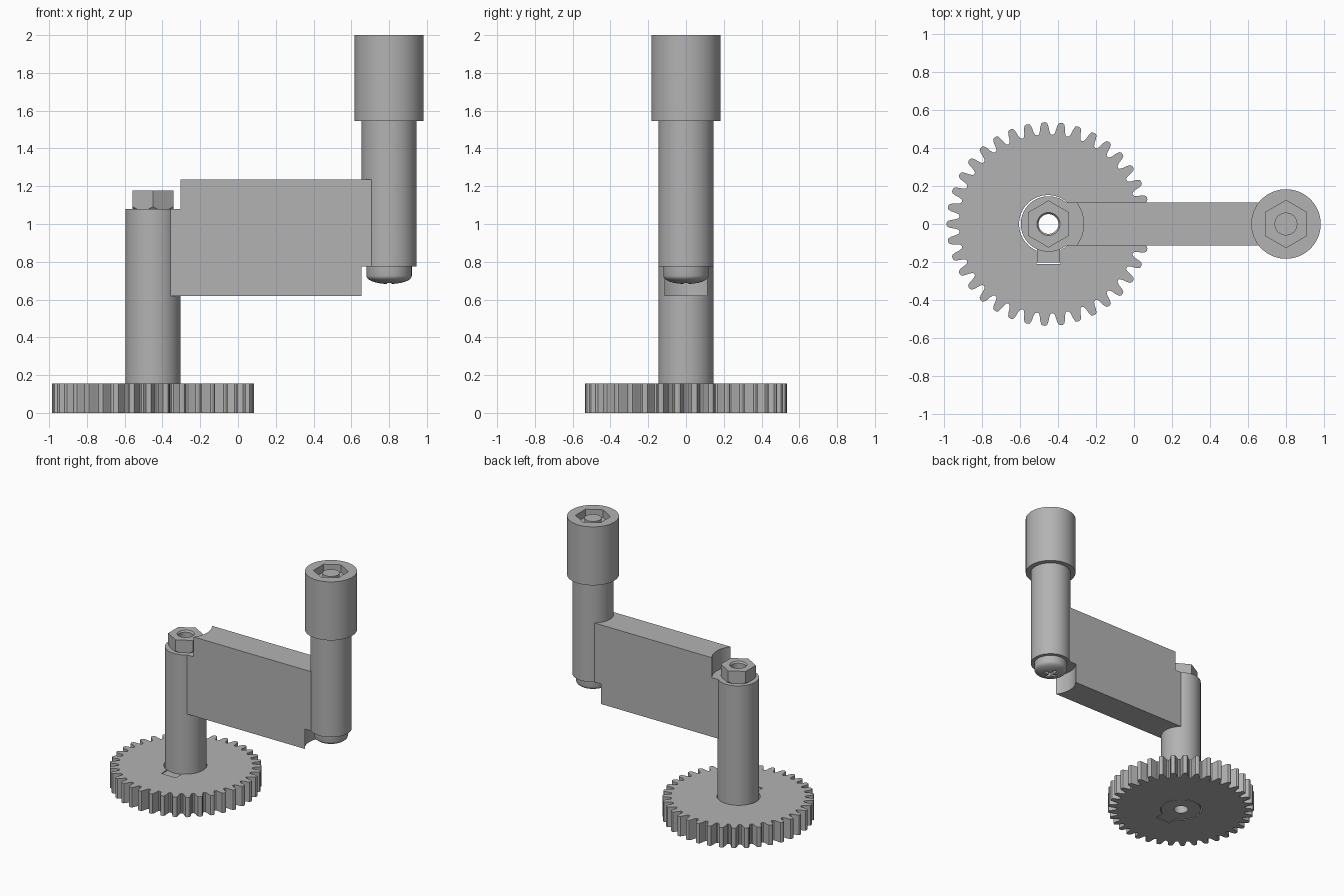
import bpy, bmesh, math
from math import cos, sin, pi, sqrt

if "Cube" in bpy.data.objects:
    bpy.data.objects.remove(bpy.data.objects["Cube"], do_unlink=True)

POST_X, GRIP_X = -0.45, 0.8
GREY = (0.45, 0.45, 0.45, 1)
grey = bpy.data.materials.new("plain grey")
grey.use_nodes = True
grey.diffuse_color = GREY
grey.node_tree.nodes["Principled BSDF"].inputs["Base Color"].default_value = GREY


def finish(name, bm):
    """Turn a bmesh into a grey object."""
    bmesh.ops.remove_doubles(bm, verts=bm.verts, dist=1e-6)
    bmesh.ops.recalc_face_normals(bm, faces=bm.faces)
    mesh = bpy.data.meshes.new(name)
    bm.to_mesh(mesh)
    bm.free()
    mesh.materials.append(grey)
    obj = bpy.data.objects.new(name, mesh)
    bpy.context.collection.objects.link(obj)
    return obj


def prism(name, outline, z0, z1, x=0, y=0):
    """Extrude a flat outline from z0 to z1."""
    bm = bmesh.new()
    base = bm.faces.new([bm.verts.new((x + px, y + py, z0)) for px, py in outline])
    top = bmesh.ops.extrude_face_region(bm, geom=[base])["geom"]
    bmesh.ops.translate(bm, vec=(0, 0, z1 - z0),
                        verts=[g for g in top if isinstance(g, bmesh.types.BMVert)])
    return finish(name, bm)


def lathe(name, profile, x, steps=64):
    """Turn a (radius, height) profile about a vertical axis."""
    bm = bmesh.new()
    verts = [bm.verts.new((r, 0, z)) for r, z in profile]
    edges = [bm.edges.new(pair) for pair in zip(verts, verts[1:])]
    bmesh.ops.spin(bm, geom=verts + edges, cent=(0, 0, 0), axis=(0, 0, 1),
                   angle=2 * pi, steps=steps)
    bmesh.ops.translate(bm, verts=bm.verts, vec=(x, 0, 0))
    return finish(name, bm)


def ring(radius, sides, phase=0.0):
    return [(radius * cos(phase + 2 * pi * i / sides),
             radius * sin(phase + 2 * pi * i / sides)) for i in range(sides)]


def rect(x0, x1, y0, y1):
    return [(x0, y0), (x1, y0), (x1, y1), (x0, y1)]


def boolean(obj, tool, operation="DIFFERENCE"):
    """Apply a boolean and throw the tool away."""
    mod = obj.modifiers.new("cut", "BOOLEAN")
    mod.operation, mod.object, mod.solver = operation, tool, "EXACT"
    bpy.context.view_layer.objects.active = obj
    bpy.ops.object.modifier_apply(modifier=mod.name)
    bpy.data.objects.remove(tool, do_unlink=True)


# Gear with rounded teeth and a keyed hole
TEETH = 37
pitch = 2 * pi / TEETH
flank = [(0.5, 0.47), (0.38, 0.474), (0.3, 0.49), (0.24, 0.515), (0.17, 0.531), (0.07, 0.536)]
tooth = [(-t, r) for t, r in flank] + [(t, r) for t, r in reversed(flank[1:])]
outline = []
for i in range(TEETH):
    for t, r in tooth:
        a = pi + (i + t) * pitch
        outline.append((r * cos(a), r * sin(a)))
gear = prism("gear", outline, 0, 0.155, POST_X)
boolean(gear, prism("hole", ring(0.152, 64), -0.1, 0.3, POST_X - 0.003))
boolean(gear, prism("keyway", rect(-0.063, 0.063, -0.21, 0), -0.1, 0.3, POST_X))

# Hollow post with its key
post = lathe("post", [(0.052, 0), (0.146, 0), (0.146, 1.08), (0.052, 1.08), (0.052, 0)], POST_X)
prism("post_key", rect(-0.06, 0.06, -0.202, -0.13), 0, 0.15, POST_X)

# Hexagonal nut, chamfered by a turned blank
HEX = 0.124
nut = prism("nut", ring(HEX, 6, pi / 2), 1.08, 1.177, POST_X)
boolean(nut, lathe("blank", [(0, 1.07), (0.105, 1.07), (0.127, 1.096), (0.127, 1.2), (0, 1.2)],
                   POST_X), "INTERSECT")
boolean(nut, lathe("bore", [(0, 1.0), (0.052, 1.0), (0.052, 1.165), (0.07, 1.19), (0, 1.19)], POST_X))

# Flat arm, relieved around the post top and the handle bottom
arm = prism("arm", rect(-0.36, 0.71, -0.113, 0.113), 0.62, 1.235)
boolean(arm, prism("top_relief", ring(0.185, 64), 1.08, 1.4, POST_X))
boolean(arm, prism("bottom_relief", ring(0.185, 64), 0.5, 0.775, GRIP_X))

# Handle shaft and its wider cap with a hexagonal socket
shaft = lathe("handle_shaft", [(0, 0.775), (0.146, 0.775), (0.146, 1.56), (0, 1.56)], GRIP_X)
cap = lathe("handle_cap", [(0, 1.545), (0.183, 1.545), (0.183, 2), (0, 2)], GRIP_X)
boolean(cap, prism("socket", ring(HEX, 6, pi / 2), 1.94, 2.1, GRIP_X))

# Screw: rod end in the socket, domed head with a cross recess below
rod = lathe("screw_end", [(0, 1.9), (0.06, 1.9), (0.06, 1.985), (0, 1.985)], GRIP_X)
dome = [(0.12 * sin(a), 0.725 - 0.043 * cos(a)) for a in [i * pi / 16 for i in range(9)]]
head = lathe("screw_head", dome + [(0.12, 0.785), (0, 0.785)], GRIP_X)
for half_x, half_y in ((0.055, 0.012), (0.012, 0.055)):
    boolean(head, prism("recess", rect(-half_x, half_x, -half_y, half_y), 0.6, 0.73, GRIP_X))

# Smooth turned surfaces, keep edges sharp
bpy.ops.object.select_all(action="DESELECT")
for part in (post, nut, arm, shaft, cap, rod, head, gear):
    part.select_set(True)
bpy.context.view_layer.objects.active = post
bpy.ops.object.shade_smooth_by_angle(angle=math.radians(30))
